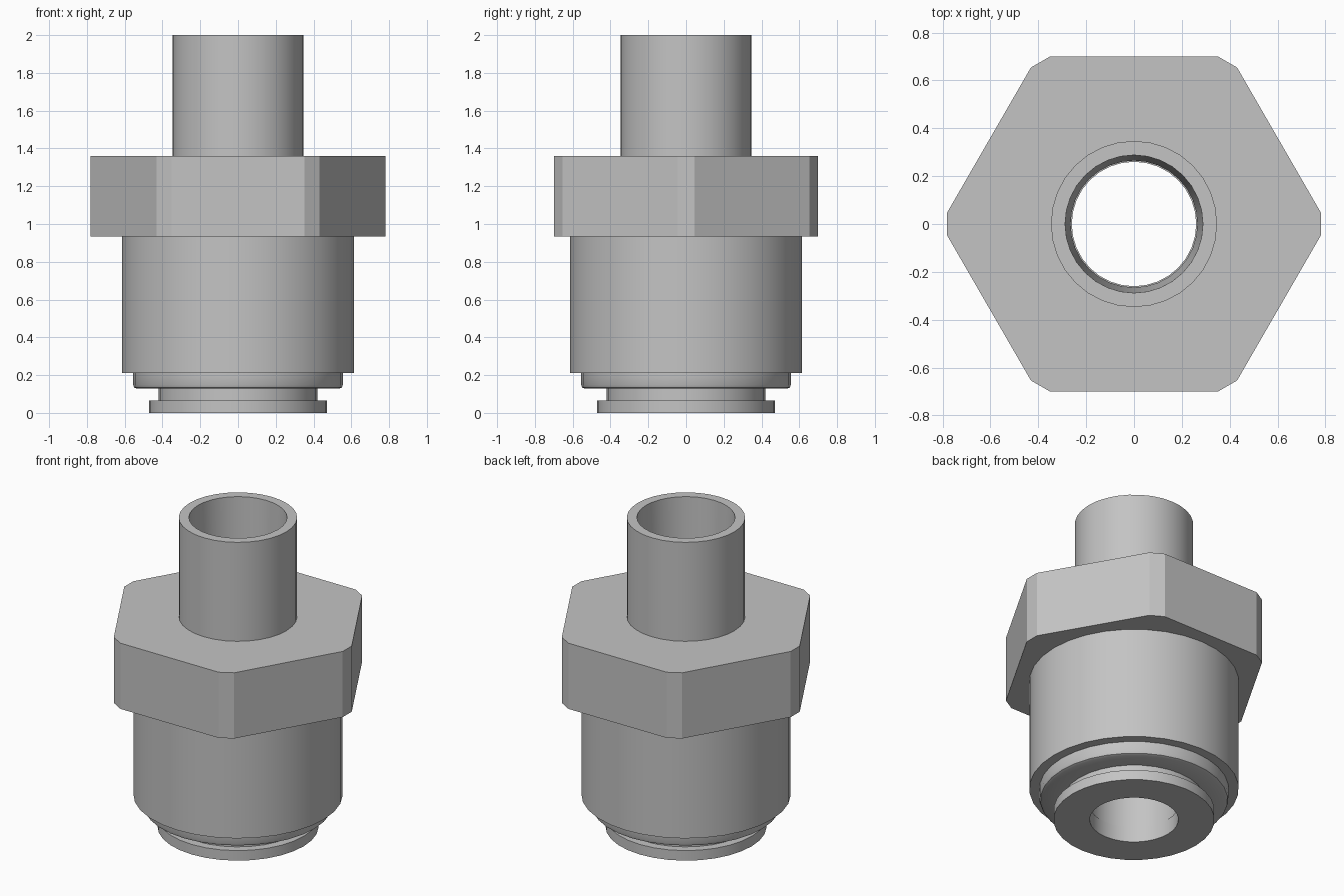
import bpy, bmesh, math

if "Cube" in bpy.data.objects:
    bpy.data.objects.remove(bpy.data.objects["Cube"])

SEG = 32

# Single metal colour
metal = bpy.data.materials.new("grey metal")
metal.diffuse_color = (0.55, 0.55, 0.55, 1)
metal.use_nodes = True
metal.node_tree.nodes["Principled BSDF"].inputs["Base Color"].default_value = metal.diffuse_color


def finish(name, bm):
    bmesh.ops.recalc_face_normals(bm, faces=bm.faces)
    mesh = bpy.data.meshes.new(name)
    bm.to_mesh(mesh)
    bm.free()
    mesh.materials.append(metal)
    obj = bpy.data.objects.new(name, mesh)
    bpy.context.collection.objects.link(obj)
    bpy.ops.object.select_all(action='DESELECT')
    obj.select_set(True)
    bpy.context.view_layer.objects.active = obj
    bpy.ops.object.shade_smooth_by_angle(angle=math.radians(25))
    return obj


def ring(bm, r, z):
    return [bm.verts.new((r * math.cos(2 * math.pi * i / SEG),
                          r * math.sin(2 * math.pi * i / SEG), z)) for i in range(SEG)]


def bridge(bm, a, b):
    n = len(a)
    for i in range(n):
        j = (i + 1) % n
        bm.faces.new((a[i], a[j], b[j], b[i]))


def lathe(name, profile):
    """Revolve a closed (radius, height) outline around z."""
    bm = bmesh.new()
    rings = [ring(bm, r, z) for r, z in profile]
    for k in range(len(rings)):
        bridge(bm, rings[k], rings[(k + 1) % len(rings)])
    return finish(name, bm)


# Stepped lower body: end flange, neck, rounded collar and barrel, with bore
lathe("lower_body", [
    (0.26, 0), (0.472, 0), (0.472, 0.065), (0.42, 0.065), (0.42, 0.128),
    (0.535, 0.128), (0.549, 0.134), (0.555, 0.148), (0.555, 0.21),
    (0.614, 0.21), (0.614, 0.935), (0.265, 0.935), (0.265, 0.1), (0.26, 0.1)])

# Outlet tube with slightly tapered bore
lathe("outlet_tube", [
    (0.265, 0.935), (0.347, 0.935), (0.347, 2.0), (0.288, 2.0)])

# Hexagonal nut: flats at 0.70, corners trimmed at radius 0.783
APOTHEM, CORNER = 0.70, 0.783
half = math.acos(APOTHEM / CORNER)
angles = [math.radians(30 + 60 * k) + s * half for k in range(6) for s in (-1, 1)]
bm = bmesh.new()
levels = []
for z in (0.935, 1.36):
    outer = [bm.verts.new((CORNER * math.cos(a), CORNER * math.sin(a), z)) for a in angles]
    inner = ring(bm, 0.34, z)
    levels.append((outer, inner))
    # Flat end face around the central hole
    edges = [bm.edges.new((loop[i], loop[(i + 1) % len(loop)]))
             for loop in (outer, inner) for i in range(len(loop))]
    bmesh.ops.triangle_fill(bm, edges=edges, use_beauty=True)
bridge(bm, levels[0][0], levels[1][0])
bridge(bm, levels[0][1], levels[1][1])
finish("hex_nut", bm)
